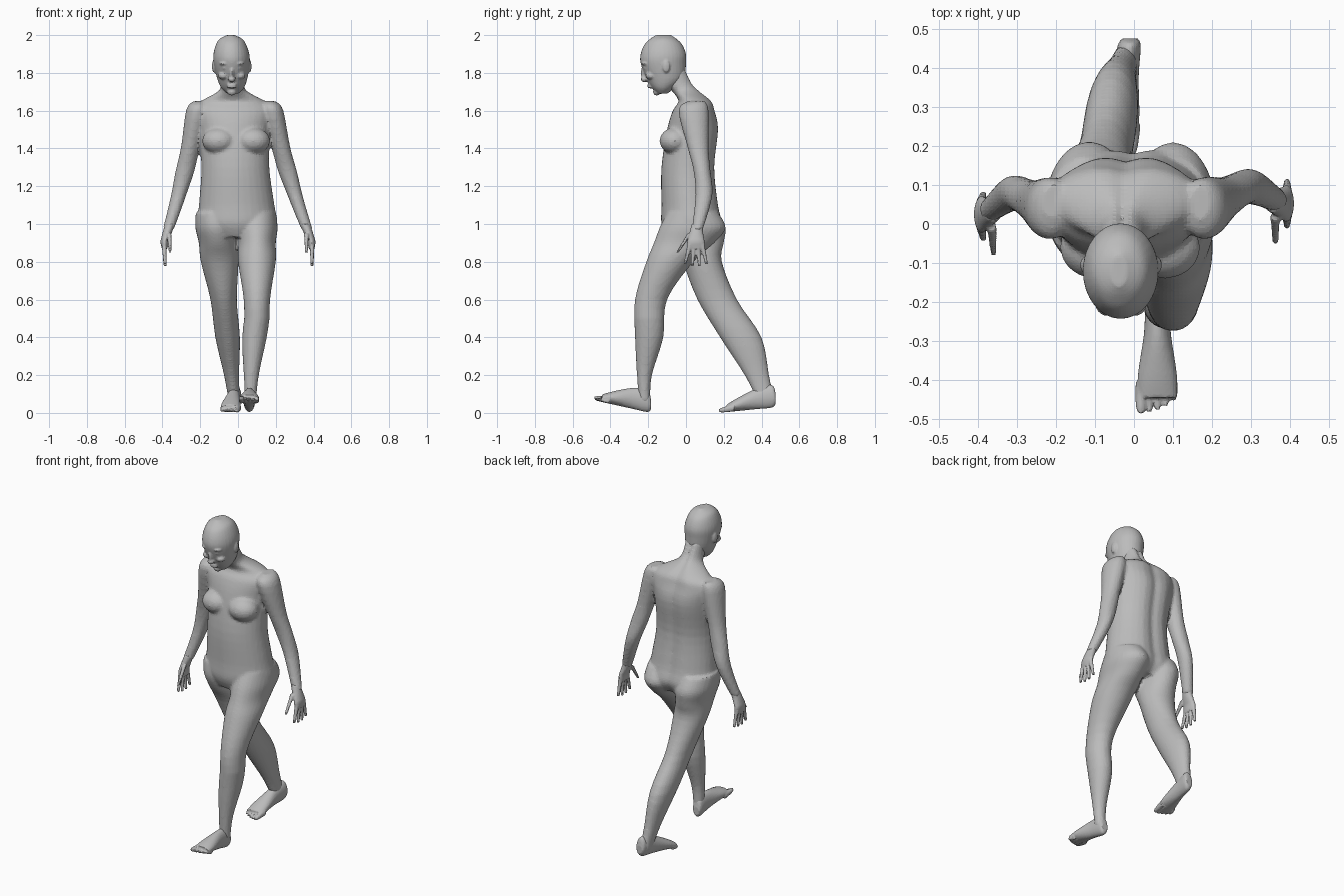
import bpy, bmesh, math
from mathutils import Vector, Matrix

cube = bpy.data.objects.get("Cube")
if cube:
    bpy.data.objects.remove(cube, do_unlink=True)

clay = bpy.data.materials.new("grey clay")
clay.use_nodes = True
grey = (.5, .5, .5, 1)
clay.diffuse_color = grey
clay.node_tree.nodes["Principled BSDF"].inputs["Base Color"].default_value = grey


def blend(rings, steps=4):
    """Yield extra rings along a spline through the given ones."""
    last = len(rings) - 1
    for index in range(last):
        before, start, end, after = (
            rings[min(max(index + offset, 0), last)] for offset in (-1, 0, 1, 2))
        for step in range(steps):
            t = step / steps
            yield [q + t / 2 * (r - p + t * (2 * p - 5 * q + 4 * r - s + t * (3 * q - p - 3 * r + s)))
                   for p, q, r, s in zip(before, start, end, after)]
    yield rings[last]


def loft(bm, rings, centre, place=Vector, sides=32, groove=0):
    """Closed oval tube; a ring is its level, half width, front and back."""
    loops = []
    for level, width, front, back in blend(rings):
        loop = []
        for side in range(sides):
            angle = math.tau * side / sides
            across, along = math.cos(angle), math.sin(angle)
            depth = (front + back + along * (back - front)) / 2
            if along > 0:
                depth -= groove * math.exp(-(across / .2) ** 2)
            point = Vector((centre(level) + width * across, depth, level))
            loop.append(bm.verts.new(place(point)))
        loops.append(loop)
    for lower, upper in zip(loops, loops[1:]):
        for side in range(sides):
            previous = side - 1
            bm.faces.new((lower[previous], lower[side], upper[side], upper[previous]))
    bm.faces.new(loops[0])
    bm.faces.new(loops[-1])


def ball(bm, centre, radii):
    matrix = Matrix.Translation(centre) @ Matrix.Diagonal((*radii, 1))
    bmesh.ops.create_uvsphere(bm, u_segments=20, v_segments=12, radius=1, matrix=matrix)


def finish(name, bm, voxel, passes):
    """Fuse the overlapping forms into one skin."""
    bmesh.ops.recalc_face_normals(bm, faces=bm.faces)
    mesh = bpy.data.meshes.new(name)
    bm.to_mesh(mesh)
    bm.free()
    mesh.materials.append(clay)
    part = bpy.data.objects.new(name, mesh)
    bpy.context.collection.objects.link(part)
    fuse = part.modifiers.new("fuse", "REMESH")
    fuse.mode = "VOXEL"
    fuse.voxel_size = voxel
    relax = part.modifiers.new("relax", "SMOOTH")
    relax.factor = .5
    relax.iterations = passes


# Centre lines of the trunk, arm and legs, as rules of height
def trunk_line(z):
    return -.035 * (z - .9)


def arm_line(z):
    drop = 1.65 - z
    return min(.17 + .2 * drop + .13 * drop * drop, .39)


def leading_leg_line(z):
    return .065 + .035 * min(1, 2 * z) ** 2


def trailing_leg_line(z):
    return -.013 - .105 * z


# Placement of the mirrored arm and of the two feet
def right_side(point):
    x, y, z = point
    return Vector((-x - .05 * (z - .9), y - .04 * (1.6 - z), z))


def leading_foot(point):
    across, height, reach = point
    return Vector((.06 + across, -.185 - reach, height + .22 * reach))


def trailing_foot(point):
    across, height, reach = point
    return Vector((-.01 - .13 * reach - across, .475 - reach, height + .03 - .1 * reach))


# Torso and neck, with a shallow groove down the spine
body = bmesh.new()
torso = [(.93, .15, -.1, .16), (1, .21, -.13, .2), (1.1, .2, -.13, .18),
         (1.3, .18, -.13, .16), (1.5, .19, -.1, .18), (1.6, .21, -.07, .16),
         (1.65, .17, -.04, .14), (1.7, .08, -.07, .08), (1.74, .06, -.11, .04),
         (1.82, .06, -.13, 0)]
loft(body, torso, trunk_line, groove=.02)
for side in (-1, 1):
    ball(body, (side * .09 - .01, -.06, 1.44), (.09, .08, .07))

# Arms
arm = [(1.65, .03, .01, .1), (1.6, .06, -.04, .12), (1.4, .05, .01, .12),
       (1.28, .05, .04, .13), (1.15, .04, .05, .14), (.97, .03, .03, .09)]
for place in (Vector, right_side):
    loft(body, arm, arm_line, place)

# Legs: the left one leads and the right one trails, with equal widths
levels = (1.06, .98, .9, .8, .6, .4, .2, .06)
widths = (.1, .11, .1, .1, .07, .065, .04, .03)
leading = ((-.1, .17), (-.14, .21), (-.17, .15), (-.21, .04),
           (-.27, -.1), (-.27, -.12), (-.26, -.18), (-.25, -.19))
trailing = ((-.1, .17), (-.11, .21), (-.08, .2), (-.02, .19),
            (.06, .27), (.18, .4), (.31, .44), (.38, .47))
for depths, line in ((leading, leading_leg_line), (trailing, trailing_leg_line)):
    leg = [(level, width, *depth) for level, width, depth in zip(levels, widths, depths)]
    loft(body, leg, line)
finish("body", body, .01, 4)

# Head: skull and jaw
head = bmesh.new()
skull = [(1.69, .03, -.15, -.1), (1.72, .06, -.18, -.06), (1.77, .08, -.21, -.01),
         (1.85, .095, -.24, 0), (1.9, .095, -.24, 0), (1.95, .08, -.22, -.02),
         (1.98, .06, -.19, -.05), (2, .02, -.16, -.08)]
loft(head, skull, trunk_line)
# Nose bridge and tip, lips, chin
middle = trunk_line(1.85)
ball(head, (middle, -.22, 1.8), (.012, .02, .04))
ball(head, (middle, -.22, 1.766), (.02, .02, .015))
for height in (1.725, 1.738):
    ball(head, (middle, -.19, height), (.025, .015, .007))
ball(head, (middle, -.155, 1.7), (.025, .02, .02))
# Brows, eyes, cheeks and ears
for side in (-1, 1):
    ball(head, (middle + side * .036, -.21, 1.85), (.03, .026, .012))
    ball(head, (middle + side * .036, -.207, 1.825), (.014, .018, .008))
    ball(head, (middle + side * .045, -.185, 1.785), (.028, .03, .02))
    ball(head, (middle + side * .094, -.105, 1.835), (.011, .02, .034))
finish("head", head, .006, 3)


def digit(bm, x, root, tip, place):
    """Tapered finger from a root to a tip, each given as (y, z)."""
    rings = [(z, radius, y - radius, y + radius)
             for (y, z), radius in ((root, .013), (tip, .008))]
    loft(bm, rings, lambda z: x, place, sides=12)


# Hands: palm, four fingers and a thumb
palm = [(1, .025, .03, .09), (.96, .025, .02, .09), (.9, .02, .005, .1), (.87, .015, .01, .1)]
for name, place in (("left_hand", Vector), ("right_hand", right_side)):
    hand = bmesh.new()
    loft(hand, palm, arm_line, place)
    for finger in range(4):
        tip = (.038 * finger - .005, .77 + .012 * abs(finger - 1.5))
        digit(hand, .392, (.02 + .022 * finger, .89), tip, place)
    digit(hand, .362, (.02, .95), (-.045, .85), place)
    finish(name, hand, .005, 2)


def sole_line(reach):
    return 0


# Feet: heel to ball, then toes from big to small
sole = [(0, .02, .02, .07), (.02, .03, 0, .12), (.1, .035, 0, .11),
        (.2, .05, 0, .07), (.26, .05, 0, .04)]
for name, place in (("left_foot", leading_foot), ("right_foot", trailing_foot)):
    foot = bmesh.new()
    loft(foot, sole, sole_line, place)
    for toe in range(5):
        radius = .01 if toe else .014
        end = .3 - .002 * toe * toe
        rings = [(.22, radius, 0, .04), (end - .02, radius, 0, 2 * radius),
                 (end, radius / 2, .005, radius * 1.5)]
        loft(foot, rings, lambda reach: .021 * (toe - 2), place, sides=12)
    finish(name, foot, .005, 2)
